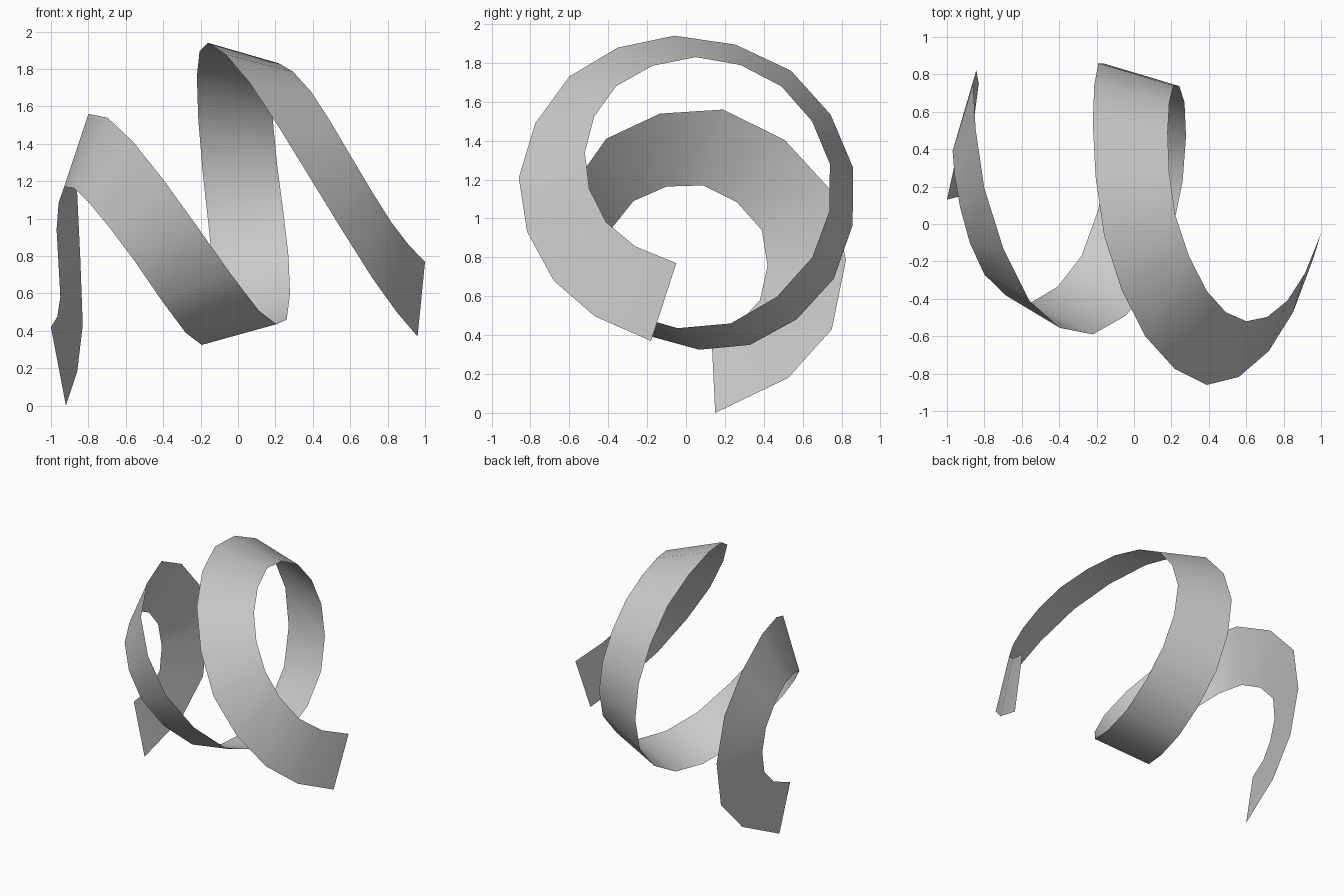
import bpy
import bmesh
import math
from mathutils import Vector

default_cube = bpy.data.objects.get("Cube")
if default_cube:
    bpy.data.objects.remove(default_cube, do_unlink=True)

# Cross lines of the ribbon, in hundredths of a unit: outer edge, inner edge
RUNGS = [
    ((96, -18, 37), (100, -5, 77)),
    ((72, -68, 68), (82, -41, 98)),
    ((39, -86, 121), (60, -52, 134)),
    ((6, -60, 173), (39, -36, 168)),
    ((-16, -6, 194), (22, 5, 183)),
    ((-22, 54, 176), (18, 49, 168)),
    ((-19, 86, 126), (21, 74, 128)),
    ((-13, 76, 69), (27, 65, 80)),
    ((-14, 33, 35), (26, 23, 46)),
    ((-28, -17, 39), (11, -30, 51)),
    ((-55, -42, 77), (-22, -59, 96)),
    ((-80, -27, 109), (-56, -41, 141)),
    ((-93, 9, 117), (-80, 19, 156)),
    ((-97, 39, 94), (-86, 75, 114)),
    ((-95, 38, 58), (-83, 75, 43)),
    ((-100, 13, 42), (-92, 15, 0)),
]


def refine(points):
    """Insert one smoothly interpolated point between each neighbouring pair."""
    first = points[0] * 3 - points[1] * 3 + points[2]
    last = points[-1] * 3 - points[-2] * 3 + points[-3]
    padded = [first] + points + [last]
    result = []
    for before, start, end, after in zip(padded, padded[1:], padded[2:], padded[3:]):
        middle = (start + end) * 0.5 + (start + end - before - after) / 16
        result += [start, middle]
    return result + [points[-1]]


def make_material(name, colour):
    material = bpy.data.materials.new(name)
    material.use_nodes = True
    material.diffuse_color = colour
    for node in material.node_tree.nodes:
        if node.type == "BSDF_PRINCIPLED":
            node.inputs["Base Color"].default_value = colour
    return material


# Coiled ribbon: a single open strip bridging its two edge curves
edge_curves = [refine([Vector(p) / 100 for p in side]) for side in zip(*RUNGS)]
mesh = bpy.data.meshes.new("coiled_ribbon")
bm = bmesh.new()
outer, inner = [[bm.verts.new(p) for p in curve] for curve in edge_curves]
for a, b, c, d in zip(outer, outer[1:], inner[1:], inner):
    bm.faces.new((a, b, c, d))
bmesh.ops.recalc_face_normals(bm, faces=bm.faces[:])
bm.to_mesh(mesh)
bm.free()

ribbon = bpy.data.objects.new("coiled_ribbon", mesh)
bpy.context.collection.objects.link(ribbon)
mesh.materials.append(make_material("light_grey", (0.6, 0.6, 0.6, 1)))

# Soft shading along the coil
bpy.ops.object.select_all(action="DESELECT")
ribbon.select_set(True)
bpy.context.view_layer.objects.active = ribbon
bpy.ops.object.shade_smooth_by_angle(angle=math.radians(40))
